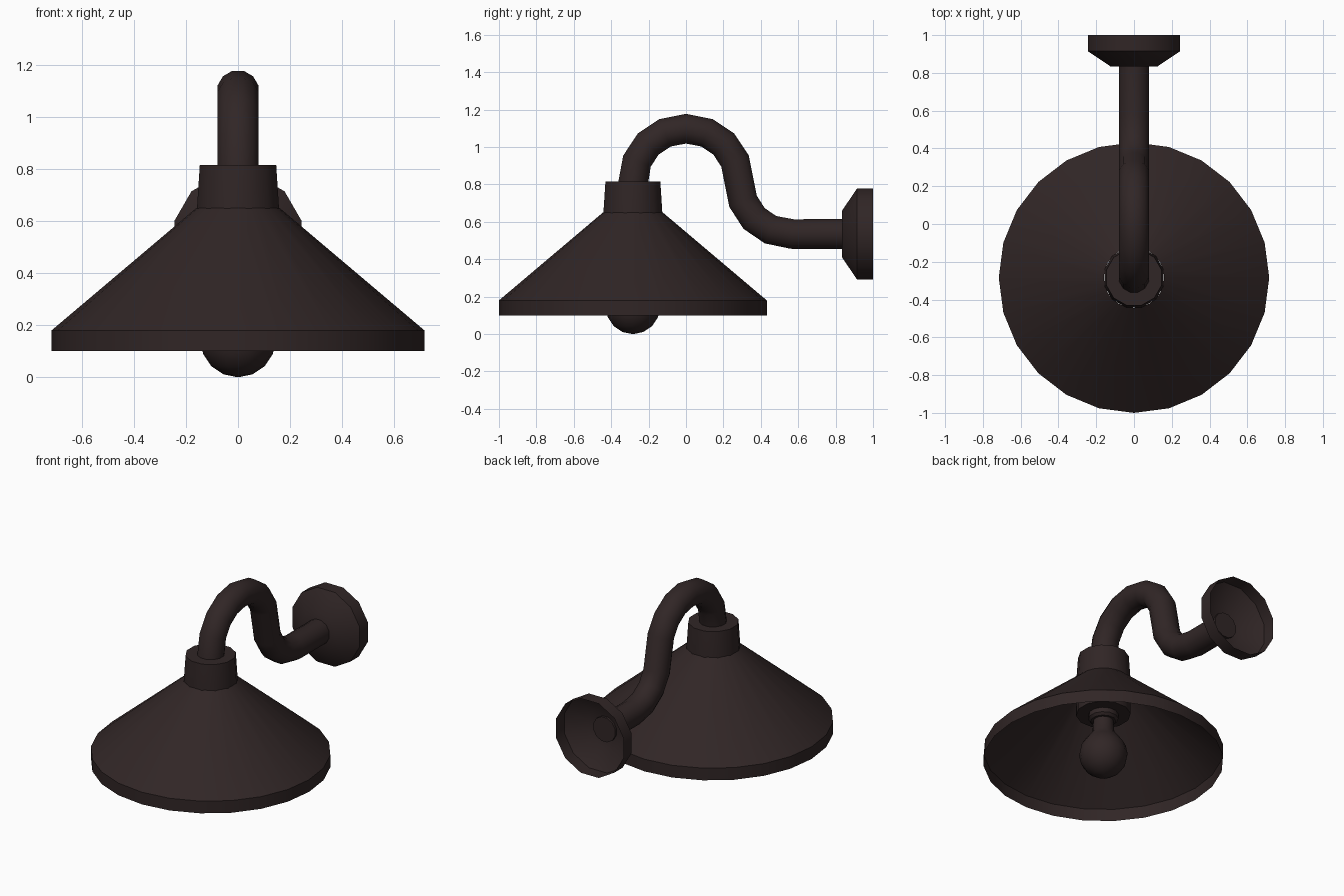
import bpy, bmesh, math
from mathutils import Vector, Matrix

if "Cube" in bpy.data.objects:
    bpy.data.objects.remove(bpy.data.objects["Cube"])

metal = bpy.data.materials.new("dark bronze")
metal.diffuse_color = (0.030, 0.019, 0.019, 1)
metal.use_nodes = True
metal.node_tree.nodes["Principled BSDF"].inputs["Base Color"].default_value = metal.diffuse_color
SHADE_Y = -0.284


def finish(name, bm, smooth=35):
    bmesh.ops.remove_doubles(bm, verts=bm.verts, dist=1e-5)
    me = bpy.data.meshes.new(name)
    bm.to_mesh(me)
    bm.free()
    me.materials.append(metal)
    me.shade_smooth()
    me.set_sharp_from_angle(angle=math.radians(smooth))
    ob = bpy.data.objects.new(name, me)
    bpy.context.collection.objects.link(ob)
    return ob


def bridge(bm, rings):
    n = len(rings[0])
    for a, b in zip(rings, rings[1:]):
        for i in range(n):
            j = (i + 1) % n
            bm.faces.new((a[i], a[j], b[j], b[i]))


def lathe(name, profile, sides, offset=0.0, matrix=Matrix(), cap_start=False, cap_end=False):
    """Spin (radius, height) points, listed bottom to top, round the local z axis."""
    bm = bmesh.new()
    rings = []
    for r, z in profile:
        ring = []
        for i in range(sides):
            a = offset + math.tau * i / sides
            ring.append(bm.verts.new(matrix @ Vector((r * math.cos(a), r * math.sin(a), z))))
        rings.append(ring)
    bridge(bm, rings)
    if cap_start:
        bm.faces.new(rings[0][::-1])
    if cap_end:
        bm.faces.new(rings[-1])
    return finish(name, bm)


at_shade = Matrix.Translation((0, SHADE_Y, 0))
half = math.radians(15)

# Thin open shade: upright rim and cone
lathe("lamp_shade", [(0.716, 0.10), (0.716, 0.18), (0.16, 0.65)], 24, 0, at_shade)

# Collar on top of the shade, reaching down inside it
lathe("shade_collar", [(0.163, 0.42), (0.163, 0.65), (0.152, 0.815)], 12, half, at_shade, True, True)

# Bulb socket
lathe("bulb_socket", [(0.075, 0.375), (0.09, 0.39), (0.09, 0.43)], 12, half, at_shade, True, True)

# Bulb: sphere drawn into a neck
R = 0.145
bulb = [(R * math.sin(math.radians(a)), R - R * math.cos(math.radians(a)))
        for a in (1, 22.5, 45, 67.5, 90, 112.5, 135)]
lathe("bulb", bulb + [(0.066, 0.295), (0.06, 0.385)], 16, 0, at_shade, True, True)

# Swan-neck pipe swept along a path in the y-z plane
path = [(-0.284, 0.80), (-0.262, 0.925), (-0.202, 1.016), (-0.112, 1.076), (0, 1.098),
        (0.112, 1.076), (0.202, 1.016), (0.262, 0.925), (0.305, 0.71), (0.364, 0.618),
        (0.452, 0.558), (0.567, 0.535), (0.85, 0.535)]
pts = [Vector((0, y, z)) for y, z in path]
bm = bmesh.new()
rings = []
for k, p in enumerate(pts):
    d0 = (p - pts[max(k - 1, 0)]).normalized()
    d1 = (pts[min(k + 1, len(pts) - 1)] - p).normalized()
    t = (d0 + d1).normalized()
    up = Vector((1, 0, 0)).cross(t)
    rings.append([bm.verts.new(p + 0.082 * (Vector((math.cos(a), 0, 0)) + up * math.sin(a)))
                  for a in (half + math.tau * i / 12 for i in range(12))])
bridge(bm, rings)
bm.faces.new(rings[0][::-1])
bm.faces.new(rings[-1])
finish("swan_neck_pipe", bm)

# Wall plate: cup with open back, local +z turned to face -y
at_wall = Matrix.Translation((0, 1, 0.535)) @ Matrix.Rotation(math.radians(90), 4, 'X')
lathe("wall_plate", [(0.253, 0), (0.253, 0.085), (0.13, 0.165)], 12, half, at_wall, False, True)
